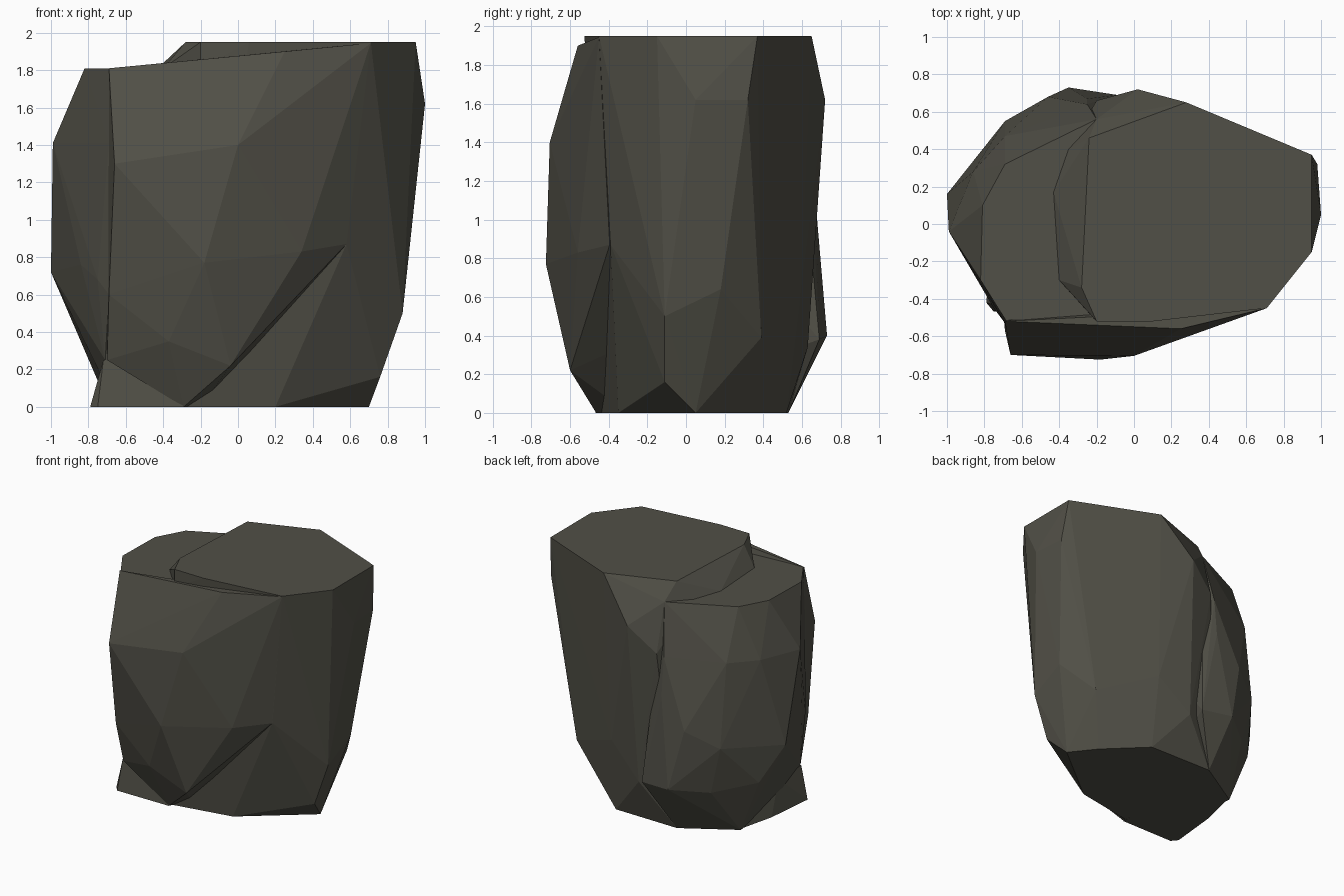
import bpy, bmesh

stone = bpy.data.materials.new("dark_stone")
stone.diffuse_color = (.083, .08, .063, 1)


def chiselled_block(name, levels):
    """Flat-faced convex stone; levels maps a height to its outline corners."""
    bm = bmesh.new()
    for z, corners in levels.items():
        for c in corners:
            # a third value overrides the level height
            bm.verts.new((c[0], c[1], c[2] if len(c) > 2 else z))
    res = bmesh.ops.convex_hull(bm, input=bm.verts[:])
    loose = {g for g in res["geom_interior"] + res["geom_unused"]
             if isinstance(g, bmesh.types.BMVert)}
    bmesh.ops.delete(bm, geom=list(loose), context='VERTS')
    bmesh.ops.recalc_face_normals(bm, faces=bm.faces[:])
    mesh = bpy.data.meshes.new(name)
    bm.to_mesh(mesh)
    bm.free()
    mesh.materials.append(stone)
    ob = bpy.data.objects.new(name, mesh)
    bpy.context.collection.objects.link(ob)
    return ob


# tall right-hand block with the flat upper top
boulder = chiselled_block("boulder", {
    1.95: [(.95, .37), (.28, .65), (-.24, .46), (-.28, -.34), (-.20, -.52),
           (.06, -.525), (.71, -.45), (.95, -.15)],
    1.81: [(-.43, .17), (-.40, -.30), (-.35, .40), (-.20, .56), (-.20, -.52)],
    1.62: [(.98, .32), (1.0, .05), (.02, .72)],
    1.35: [(0, .67, 1.25), (-.20, .66, 1.43)],
    0.80: [(.58, -.39, .87), (.25, .59, .59)],
    0.50: [(.88, -.11), (.88, .18, .64), (.70, .39, .39), (-.02, .63, .34)],
    0.20: [(.32, -.32, .16), (.76, -.11, .16)],
    0.00: [(.70, .05), (.20, -.35), (-.29, -.44), (.55, .24), (.26, .52), (-.29, .53)],
})

# bulging slab across the front
front = chiselled_block("front_slab", {
    1.90: [(-.69, -.52, 1.81), (-.20, -.525, 1.81), (.25, -.56), (.71, -.45, 1.945)],
    1.35: [(-.66, -.70, 1.30), (0, -.705, 1.40), (-.68, -.40), (.50, -.30)],
    0.80: [(-.18, -.725, .77), (.34, -.56, .83), (.58, -.395, .87)],
    0.40: [(-.69, -.57, .60), (-.69, -.53, .50), (-.37, -.60, .35), (-.04, -.60, .22),
           (-.70, -.46, .25), (-.68, -.35, .30), (.20, -.20)],
    0.00: [(-.29, -.465), (-.20, -.30)],
})

# lower left-hand block, forming the step on top and the groove at the back
left = chiselled_block("left_block", {
    1.81: [(-.685, -.515), (-.82, -.30), (-.81, .10), (-.69, .32), (-.20, .56), (-.15, -.50)],
    1.41: [(-.99, -.04), (-.86, .28), (-.69, .47), (-.25, .64), (-.69, -.53)],
    0.80: [(-1.0, .16, .72), (-.69, .55, .75), (-.46, .68, .88), (-.25, .67, 1.10),
           (-.69, -.53, .60), (-.84, -.28, .76), (-.75, -.45, .68)],
    0.40: [(-.86, .30, .43), (-.60, .54, .37), (-.35, .73), (-.09, .69, .38),
           (-.75, 0, .26), (-.71, -.44, .25)],
    0.00: [(-.29, .53), (-.69, .29), (-.65, -.30), (-.29, -.40)],
})

# flared foot at the front left
foot = chiselled_block("left_foot", {
    0.25: [(-.72, -.44), (-.72, -.15), (-.45, -.44), (-.30, .10)],
    0.00: [(-.79, -.42), (-.75, -.468), (-.29, -.468), (-.75, -.02), (-.68, .27),
           (-.30, .20)],
})

# fuse the stones into a single shell
bpy.context.view_layer.objects.active = boulder
for part in (left, front, foot):
    part.hide_render = True
    mod = boulder.modifiers.new("fuse", 'BOOLEAN')
    mod.operation = 'UNION'
    mod.solver = 'EXACT'
    mod.object = part
    bpy.ops.object.modifier_apply(modifier=mod.name)
    bpy.data.objects.remove(part)
